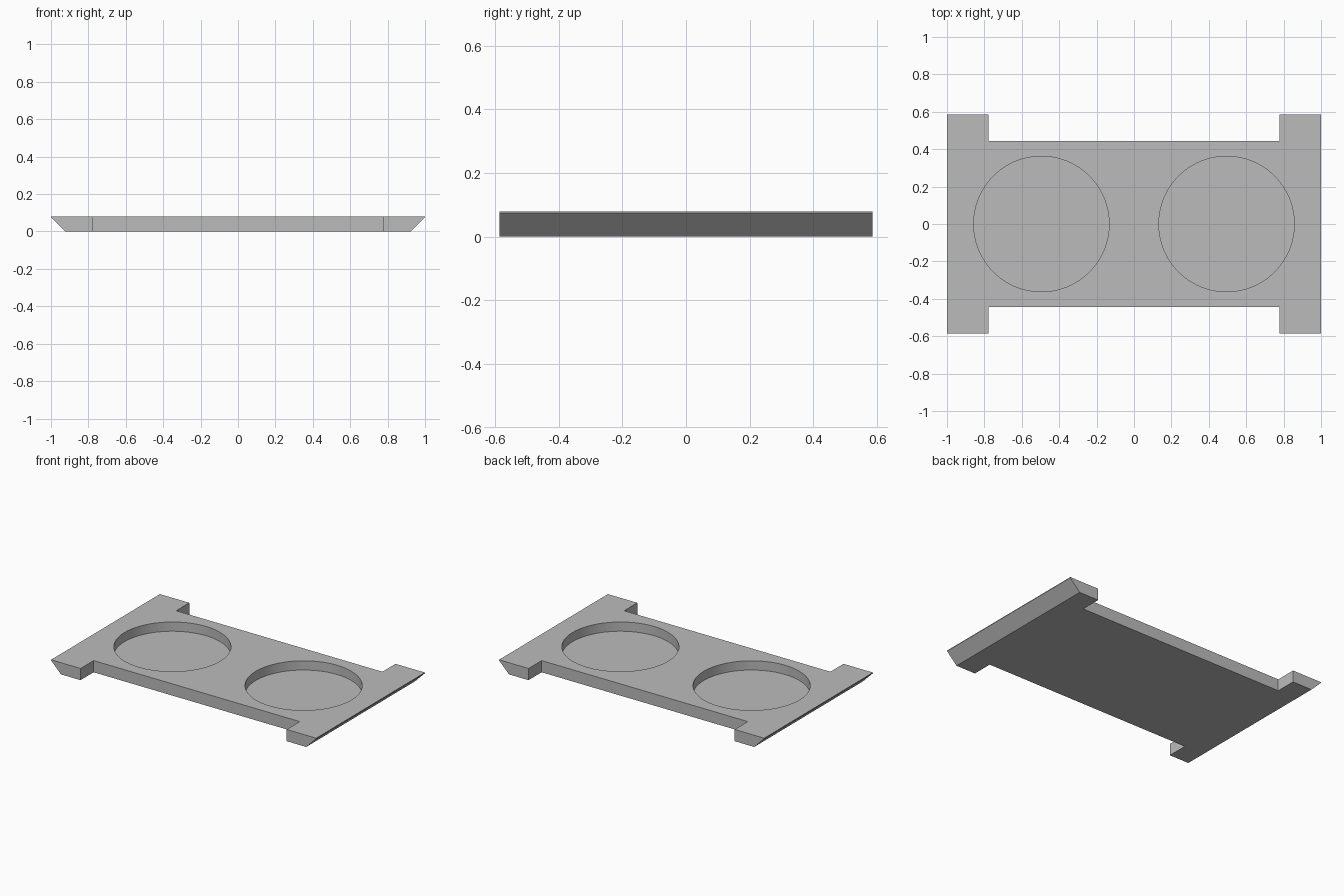
import bpy
import bmesh
import math
from mathutils import Matrix, Vector

cube = bpy.data.objects.get("Cube")
if cube:
    bpy.data.objects.remove(cube, do_unlink=True)

HEIGHT, HALF_Y = 0.08, 0.586
LIP = 0.005
FLOOR = 0.017

grey = bpy.data.materials.new("plain_grey")
grey.use_nodes = True
colour = (0.5, 0.5, 0.5, 1)
grey.diffuse_color = colour
grey.node_tree.nodes["Principled BSDF"].inputs["Base Color"].default_value = colour


def make_object(name, bm):
    bmesh.ops.recalc_face_normals(bm, faces=bm.faces)
    mesh = bpy.data.meshes.new(name)
    bm.to_mesh(mesh)
    bm.free()
    mesh.materials.append(grey)
    obj = bpy.data.objects.new(name, mesh)
    bpy.context.collection.objects.link(obj)
    return obj


# Tray body: undercut end profile swept from front to back
right_side = [(0.925, 0), (1, HEIGHT - LIP), (1, HEIGHT)]
profile = right_side + [(-x, z) for x, z in reversed(right_side)]
bm = bmesh.new()
face = bm.faces.new([bm.verts.new((x, -HALF_Y, z)) for x, z in profile])
swept = bmesh.ops.extrude_face_region(bm, geom=[face])["geom"]
verts = [v for v in swept if isinstance(v, bmesh.types.BMVert)]
bmesh.ops.translate(bm, verts=verts, vec=(0, 2 * HALF_Y, 0))
tray = make_object("tray", bm)

# Cutters: front and back notches, then the two round pockets
cutters = []
for name, side in (("front_notch", -1), ("back_notch", 1)):
    bm = bmesh.new()
    place = Matrix.Translation((0, side * 0.645, 0)) @ Matrix.Diagonal((1.556, 0.4, 0.4, 1))
    bmesh.ops.create_cube(bm, size=1, matrix=place)
    cutters.append(make_object(name + "_cutter", bm))
for name, side in (("right_pocket", -1), ("left_pocket", 1)):
    bm = bmesh.new()
    bmesh.ops.create_cone(bm, cap_ends=True, segments=96, radius1=0.362, radius2=0.362,
                          depth=0.2, matrix=Matrix.Translation((side * 0.495, 0, FLOOR + 0.1)))
    cutters.append(make_object(name + "_cutter", bm))

# Cut the shape and remove the cutters
bpy.context.view_layer.objects.active = tray
for cutter in cutters:
    cut = tray.modifiers.new(cutter.name, "BOOLEAN")
    cut.operation = "DIFFERENCE"
    cut.solver = "EXACT"
    cut.object = cutter
    bpy.ops.object.modifier_apply(modifier=cut.name)
    bpy.data.objects.remove(cutter, do_unlink=True)

# Smooth pocket walls with crisp edges
bpy.ops.object.select_all(action="DESELECT")
tray.select_set(True)
bpy.ops.object.shade_smooth_by_angle(angle=math.radians(30))
